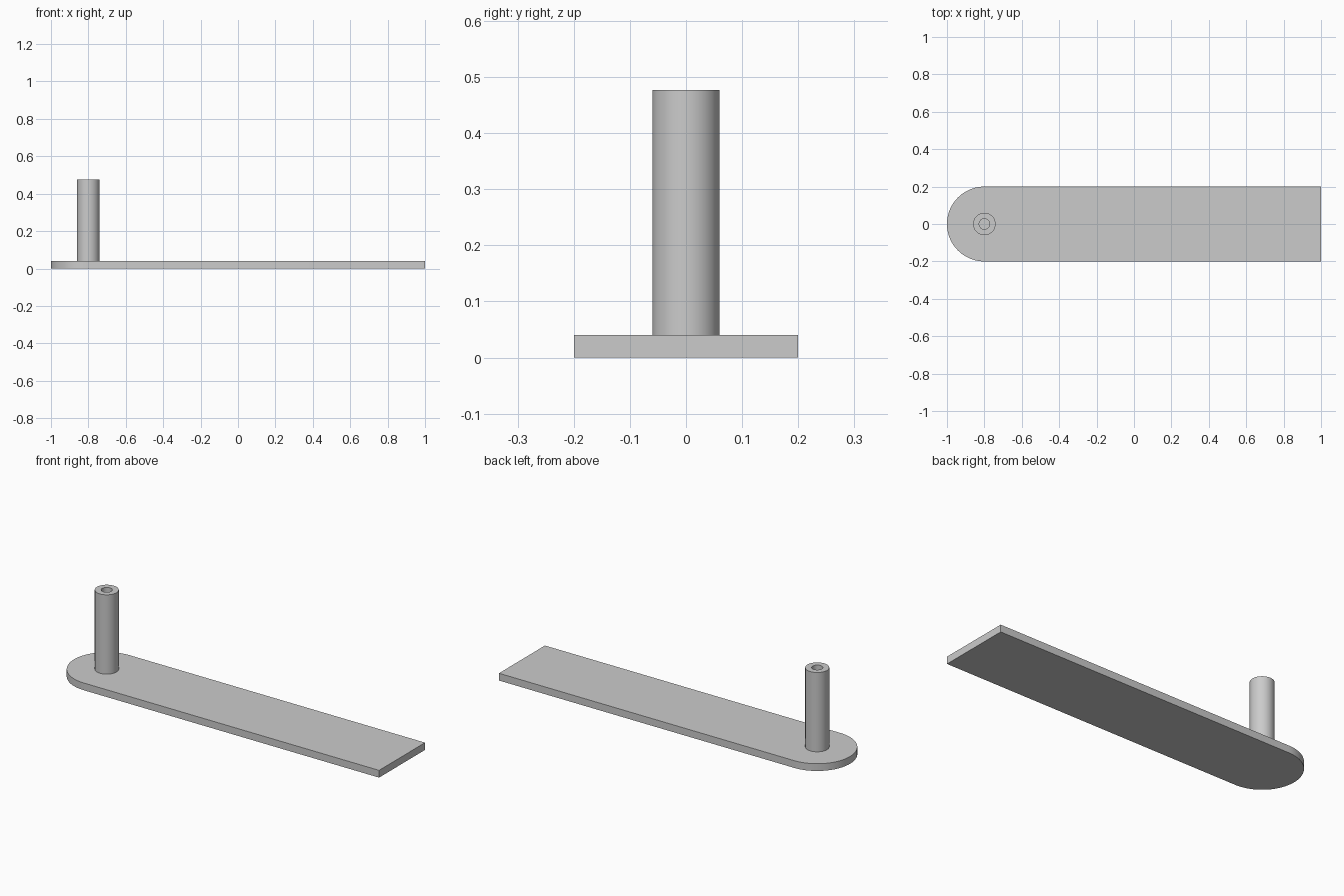
import bpy, bmesh
from math import pi, cos, sin, radians

cube = bpy.data.objects.get("Cube")
if cube:
    bpy.data.objects.remove(cube)

PLATE_TOP, POST_TOP = 0.04, 0.477
END_X, HALF_WIDTH = -0.8, 0.2
POST_RADIUS, BORE_RADIUS = 0.06, 0.028

grey = bpy.data.materials.new("plain grey")
grey.use_nodes = True
colour = (0.6, 0.6, 0.6, 1)
grey.diffuse_color = colour
grey.node_tree.nodes["Principled BSDF"].inputs["Base Color"].default_value = colour


def finish(name, bm):
    """Turn a bmesh into a grey object with smooth curves and sharp rims."""
    bmesh.ops.recalc_face_normals(bm, faces=bm.faces)
    mesh = bpy.data.meshes.new(name)
    bm.to_mesh(mesh)
    bm.free()
    mesh.materials.append(grey)
    obj = bpy.data.objects.new(name, mesh)
    bpy.context.collection.objects.link(obj)
    bpy.ops.object.select_all(action="DESELECT")
    obj.select_set(True)
    bpy.context.view_layer.objects.active = obj
    bpy.ops.object.shade_smooth_by_angle(angle=radians(30))
    return obj


# Base plate: square at one end, half round at the other
bm = bmesh.new()
steps = 48
outline = [(1, -HALF_WIDTH), (1, HALF_WIDTH)]
for i in range(steps + 1):
    a = pi / 2 + pi * i / steps
    outline.append((END_X + HALF_WIDTH * cos(a), HALF_WIDTH * sin(a)))
base = bm.faces.new([bm.verts.new((x, y, 0)) for x, y in outline])
top = bmesh.ops.extrude_face_region(bm, geom=[base], use_keep_orig=True)["geom"]
bmesh.ops.translate(bm, vec=(0, 0, PLATE_TOP),
                    verts=[v for v in top if isinstance(v, bmesh.types.BMVert)])
finish("base_plate", bm)

# Hollow post: a wall profile spun around the centre of the round end
bm = bmesh.new()
profile = [(POST_RADIUS, PLATE_TOP), (POST_RADIUS, POST_TOP),
           (BORE_RADIUS, POST_TOP), (BORE_RADIUS, PLATE_TOP)]
points = [bm.verts.new((END_X + r, 0, z)) for r, z in profile]
edges = [bm.edges.new(pair) for pair in zip(points, points[1:])]
bmesh.ops.spin(bm, geom=points + edges, cent=(END_X, 0, 0), axis=(0, 0, 1),
               angle=2 * pi, steps=64, use_duplicate=False)
bmesh.ops.remove_doubles(bm, verts=bm.verts, dist=0.0001)
finish("hollow_post", bm)
